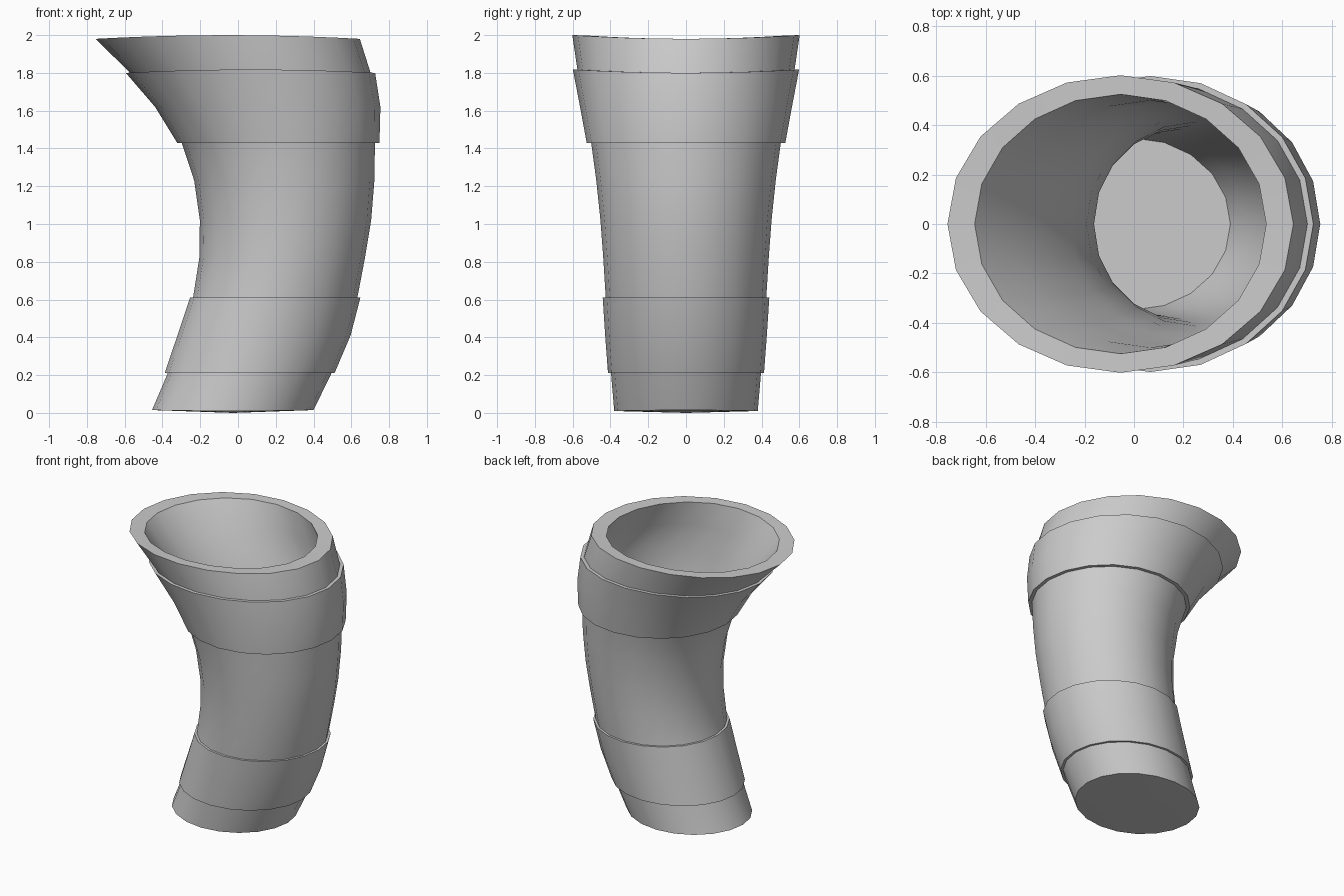
import bpy
import bmesh
from math import cos, sin, pi

if "Cube" in bpy.data.objects:
    bpy.data.objects.remove(bpy.data.objects["Cube"])

SIDES = 20

# Horn stations: z, left x, right x, half depth, rise of the ring at front and back
HORN = [
    (0.015, -0.455, 0.40, 0.380, -0.005),
    (0.21, -0.372, 0.495, 0.397, 0),
    (0.41, -0.305, 0.580, 0.412, 0),
    (0.61, -0.238, 0.632, 0.425, 0),
    (0.82, -0.205, 0.672, 0.438, 0),
    (1.02, -0.202, 0.705, 0.453, 0),
    (1.23, -0.232, 0.722, 0.475, 0),
    (1.43, -0.298, 0.725, 0.502, 0),
    (1.62, -0.415, 0.730, 0.538, 0.006),
    (1.80, -0.570, 0.702, 0.575, 0.018),
    (1.98, -0.755, 0.645, 0.602, 0.020),
]


def grow(station, d):
    z, left, right, depth, rise = station
    return (z, left - d, right + d, depth + d, rise)


def add_ring(bm, station):
    z, left, right, depth, rise = station
    mid, half = (left + right) / 2, (right - left) / 2
    angles = [2 * pi * i / SIDES for i in range(SIDES)]
    return [bm.verts.new((mid + half * cos(a), depth * sin(a), z + rise * sin(a) ** 2))
            for a in angles]


def loft(name, stations, closed=False):
    bm = bmesh.new()
    rings = [add_ring(bm, s) for s in stations]
    pairs = list(zip(rings, rings[1:]))
    if closed:
        pairs.append((rings[-1], rings[0]))
    for a, b in pairs:
        for i in range(SIDES):
            j = (i + 1) % SIDES
            bm.faces.new((a[i], a[j], b[j], b[i]))
    if not closed:
        # Underside and cup floor, each fanned around a centre point
        for ring, drop in ((rings[0], 0.015), (rings[-1], 0)):
            x = (ring[0].co.x + ring[SIDES // 2].co.x) / 2
            centre = bm.verts.new((x, 0, ring[0].co.z - drop))
            for i in range(SIDES):
                bm.faces.new((ring[i], ring[(i + 1) % SIDES], centre))
    bmesh.ops.recalc_face_normals(bm, faces=bm.faces[:])
    mesh = bpy.data.meshes.new(name)
    bm.to_mesh(mesh)
    bm.free()
    obj = bpy.data.objects.new(name, mesh)
    bpy.context.collection.objects.link(obj)
    bpy.ops.object.select_all(action='DESELECT')
    obj.select_set(True)
    bpy.context.view_layer.objects.active = obj
    bpy.ops.object.shade_smooth_by_angle(angle=pi / 6)
    return obj


# Hollow horn cup: outer wall, flat rim, inner wall and floor
rim = (1.98, -0.645, 0.535, 0.525, 0.018)
inner = [grow(s, -0.075) for s in reversed(HORN[9:10])]
inner += [grow(s, -0.04) for s in reversed(HORN[1:9])]
floor = (0.08, -0.385, 0.39, 0.347, 0)
loft("horn_cup", HORN + [rim] + inner + [floor])


# Raised bands wrapped around the horn
def band(name, first, last, d):
    section = HORN[first:last + 1]
    outside = [grow(s, d) for s in section]
    inside = [grow(s, -0.012) for s in reversed(section)]
    loft(name, outside + inside, closed=True)


band("lower_band", 1, 3, 0.016)
band("upper_band", 7, 9, 0.024)
